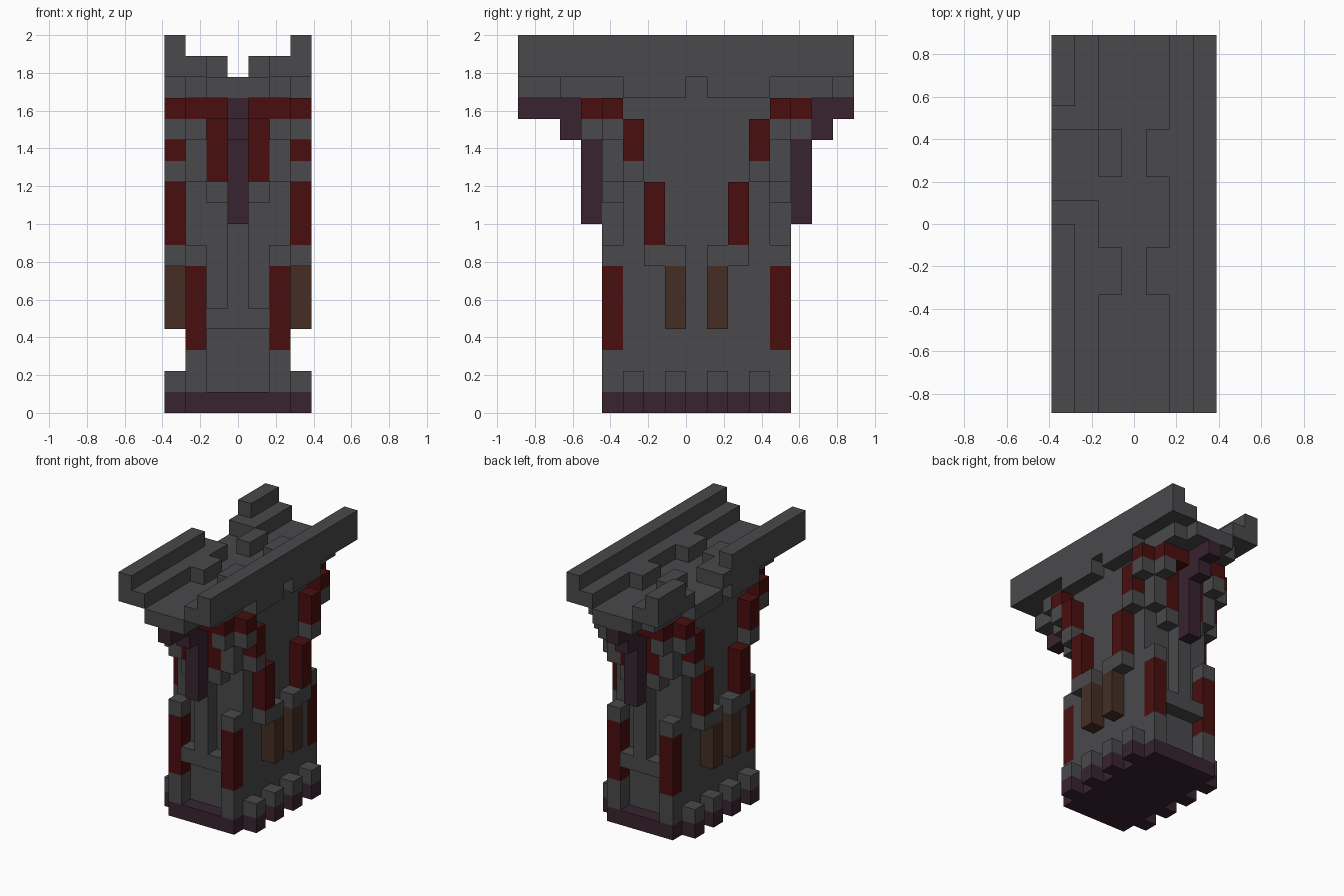
import bpy
import bmesh
from mathutils import Vector

if "Cube" in bpy.data.objects:
    bpy.data.objects.remove(bpy.data.objects["Cube"], do_unlink=True)

U = 1 / 9  # edge of one block


def material(name, rgb):
    m = bpy.data.materials.new(name)
    m.use_nodes = True
    m.diffuse_color = (*rgb, 1)
    bsdf = next(n for n in m.node_tree.nodes if n.type == "BSDF_PRINCIPLED")
    bsdf.inputs["Base Color"].default_value = (*rgb, 1)
    bsdf.inputs["Roughness"].default_value = 0.9
    return m


STONE = material("dark stone", (0.067, 0.067, 0.072))
PURPLE = material("dark purple", (0.040, 0.017, 0.028))
RED = material("deep red", (0.067, 0.0045, 0.0045))
BROWN = material("brown", (0.058, 0.028, 0.018))


def part(name, mat, boxes, mirror_x=True, mirror_y=True):
    """Boxes as (x, y, z) ranges in block units; the body's y centre is 0.5."""
    copies = set()
    for xr, yr, zr in boxes:
        for fx in ((False, True) if mirror_x else (False,)):
            for fy in ((False, True) if mirror_y else (False,)):
                x = (-xr[1], -xr[0]) if fx else xr
                y = (1 - yr[1], 1 - yr[0]) if fy else yr
                y = (max(y[0], -8), min(y[1], 8))
                copies.add((x, y, zr))
    bm = bmesh.new()
    for ranges in sorted(copies):
        size = Vector([b - a for a, b in ranges])
        mid = Vector([(a + b) / 2 for a, b in ranges])
        for v in bmesh.ops.create_cube(bm, size=1)["verts"]:
            v.co = (v.co * size + mid) * U
    mesh = bpy.data.meshes.new(name)
    bm.to_mesh(mesh)
    bm.free()
    mesh.materials.append(mat)
    obj = bpy.data.objects.new(name, mesh)
    bpy.context.collection.objects.link(obj)
    return obj


# Block columns, from the middle to the outside
MID, INNER, CORNER, OUTER = (-.5, .5), (.5, 1.5), (1.5, 2.5), (2.5, 3.5)
CORE = (-2.5, 2.5)
FRONT, LEDGE = (-4, -3), (-5, -4)  # rows in front of the core

# Base and its side teeth
TEETH = [(-3, -2), (-1, 0)]
part("base", PURPLE, [(CORE, (-4, 5), (0, 1))], False, False)
part("base_teeth", PURPLE, [(OUTER, y, (0, 1)) for y in TEETH])
part("base_tooth_caps", STONE, [(OUTER, y, (1, 2)) for y in TEETH])

# Core and corner pillars
part("core", STONE, [(CORE, (-3, 4), (1, 15))], False, False)
part("pillar_feet", STONE, [(CORNER, FRONT, (1, 3))])
part("pillar_panels", RED, [(CORNER, FRONT, (3, 7))])
part("pillar_caps", STONE, [(CORNER, FRONT, (7, 8))])

# Raised rib and sill on the front and back
part("rib", STONE, [(MID, FRONT, (5, 15))], False)
part("sill", STONE, [((-1.5, 1.5), FRONT, (4, 5))], False)

# Hanging purple banners
part("banner", PURPLE, [(MID, LEDGE, (9, 15)), (MID, (-6, -5), (13, 15)),
                        (MID, (-8, -6), (14, 15))], False)

# Brackets beside the banners
part("inner_bracket_feet", STONE, [(INNER, FRONT, (10, 11))])
part("inner_brackets", RED, [(INNER, FRONT, (11, 15)), (INNER, LEDGE, (14, 15))])
part("corner_brackets", STONE, [(CORNER, FRONT, (11, 15)), (CORNER, LEDGE, (13, 14)),
                                (OUTER, FRONT, (13, 14))])
part("bracket_bands", RED, [(CORNER, LEDGE, (14, 15)), (OUTER, FRONT, (14, 15))])

# Stepped supports on the sides
part("upper_side_feet", STONE, [(OUTER, (-3, -2), (11, 12))])
part("upper_side_panels", RED, [(OUTER, (-3, -2), (12, 14))])
part("middle_side_panels", RED, [(OUTER, (-2, -1), (8, 11))])
part("side_steps", STONE, [(OUTER, (-2, 0), (7, 8))])
part("lower_side_panels", BROWN, [(OUTER, (-1, 0), (4, 7))])

# Platform floor
part("floor", STONE, [((-1.5, 1.5), (-8, 8), (15, 16))], False, False)
part("floor_edges", STONE, [(CORNER, (-6, .5), (15, 16)), (OUTER, (-3, 0), (15, 16))])

# Parapet: whole on the left, broken on the right
part("parapet_bumps", STONE, [(INNER, (-3, -1), (16, 17))])
part("left_parapet", STONE, [(CORNER, (-8, 8), (16, 17)), (OUTER, (-8, 8), (16, 18))],
     False, False)
part("right_parapet", STONE, [((-3.5, -1.5), (-8, 1), (16, 17)), ((-3.5, -2.5), (-8, 0), (17, 18)),
                              ((-3.5, -1.5), (4, 8), (16, 17)), ((-3.5, -2.5), (5, 8), (17, 18))],
     False, False)
